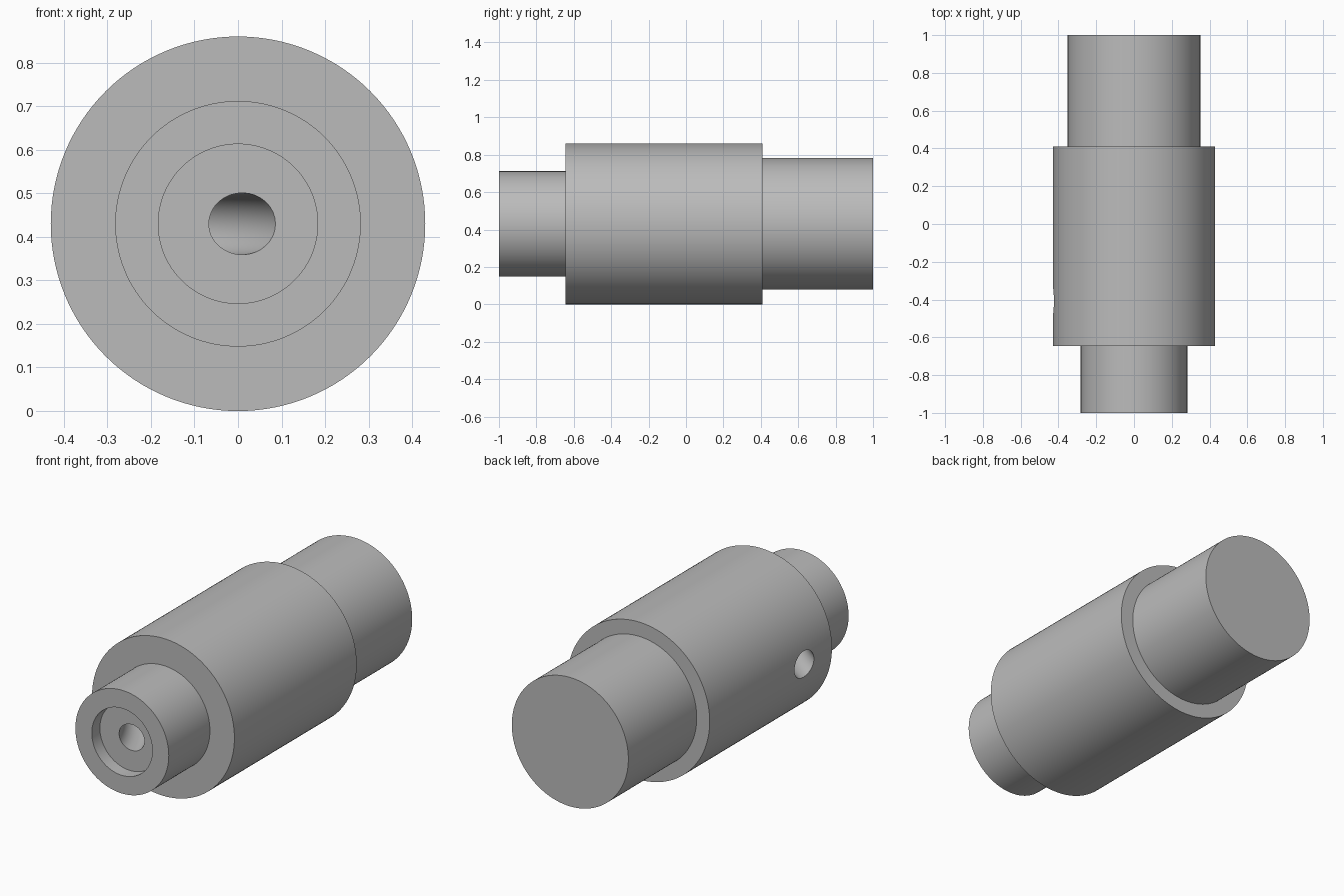
import bpy
import bmesh
from math import cos, sin, radians, tau

if "Cube" in bpy.data.objects:
    bpy.data.objects.remove(bpy.data.objects["Cube"])

AXIS_Z = 0.43
SEGMENTS = 128

grey = bpy.data.materials.new("machined_grey")
grey.use_nodes = True
colour = (0.5, 0.5, 0.5, 1)
grey.diffuse_color = colour
grey.node_tree.nodes["Principled BSDF"].inputs["Base Color"].default_value = colour


def lathe(name, profile):
    """Turn (radius, y) points about the long axis, capping both ends."""
    bm = bmesh.new()
    rings = [[bm.verts.new((r * cos(tau * i / SEGMENTS), y, AXIS_Z + r * sin(tau * i / SEGMENTS)))
              for i in range(SEGMENTS)] for r, y in profile]
    for a, b in zip(rings, rings[1:]):
        for i in range(SEGMENTS):
            j = (i + 1) % SEGMENTS
            bm.faces.new((a[i], a[j], b[j], b[i]))
    bm.faces.new(rings[0])
    bm.faces.new(rings[-1])
    bmesh.ops.recalc_face_normals(bm, faces=bm.faces)
    mesh = bpy.data.meshes.new(name)
    bm.to_mesh(mesh)
    bm.free()
    mesh.materials.append(grey)
    obj = bpy.data.objects.new(name, mesh)
    bpy.context.collection.objects.link(obj)
    return obj


def arc_tube(name, start, bend_radius, a0, a1, first, last, radius, steps=32):
    """Round tube along an arc that passes through start at heading a0."""
    curve = bpy.data.curves.new(name, "CURVE")
    curve.dimensions = "3D"
    curve.bevel_depth = radius
    curve.bevel_resolution = 14
    curve.use_fill_caps = True
    path = curve.splines.new("POLY")
    path.points.add(steps)
    for i, point in enumerate(path.points):
        t = radians(first + (last - first) * i / steps)
        point.co = (start[0] + bend_radius * (cos(t) - cos(radians(a0))),
                    start[1] + bend_radius * (sin(t) - sin(radians(a0))), AXIS_Z, 1)
    source = bpy.data.objects.new(name + "_path", curve)
    bpy.context.collection.objects.link(source)
    bpy.context.view_layer.update()
    mesh = bpy.data.meshes.new_from_object(source.evaluated_get(bpy.context.evaluated_depsgraph_get()))
    bpy.data.objects.remove(source)
    # Weld the end caps so the cutter is a closed solid
    bm = bmesh.new()
    bm.from_mesh(mesh)
    bmesh.ops.remove_doubles(bm, verts=bm.verts, dist=0.0001)
    bmesh.ops.recalc_face_normals(bm, faces=bm.faces)
    bm.to_mesh(mesh)
    bm.free()
    mesh.materials.clear()
    mesh.materials.append(grey)
    obj = bpy.data.objects.new(name, mesh)
    bpy.context.collection.objects.link(obj)
    obj.hide_render = True
    return obj


# Stepped body: counterbore floor, front neck, wide barrel, rear shank
shaft = lathe("stepped_shaft", [
    (0.183, -0.93), (0.183, -1.0),
    (0.282, -1.0), (0.282, -0.645),
    (0.43, -0.645), (0.43, 0.41),
    (0.352, 0.41), (0.352, 1.0)])

# Curved passage from the counterbore floor to the side of the barrel
cutter = arc_tube("passage_cutter", (0.01, -0.93), 1.113, 22, 58, 18, 65, 0.071)
cut = shaft.modifiers.new("passage", "BOOLEAN")
cut.operation = "DIFFERENCE"
cut.solver = "EXACT"
cut.object = cutter

bpy.ops.object.select_all(action="DESELECT")
bpy.context.view_layer.objects.active = shaft
shaft.select_set(True)
bpy.ops.object.modifier_apply(modifier=cut.name)
bpy.data.objects.remove(cutter)
bpy.ops.object.shade_smooth_by_angle(angle=radians(30))
